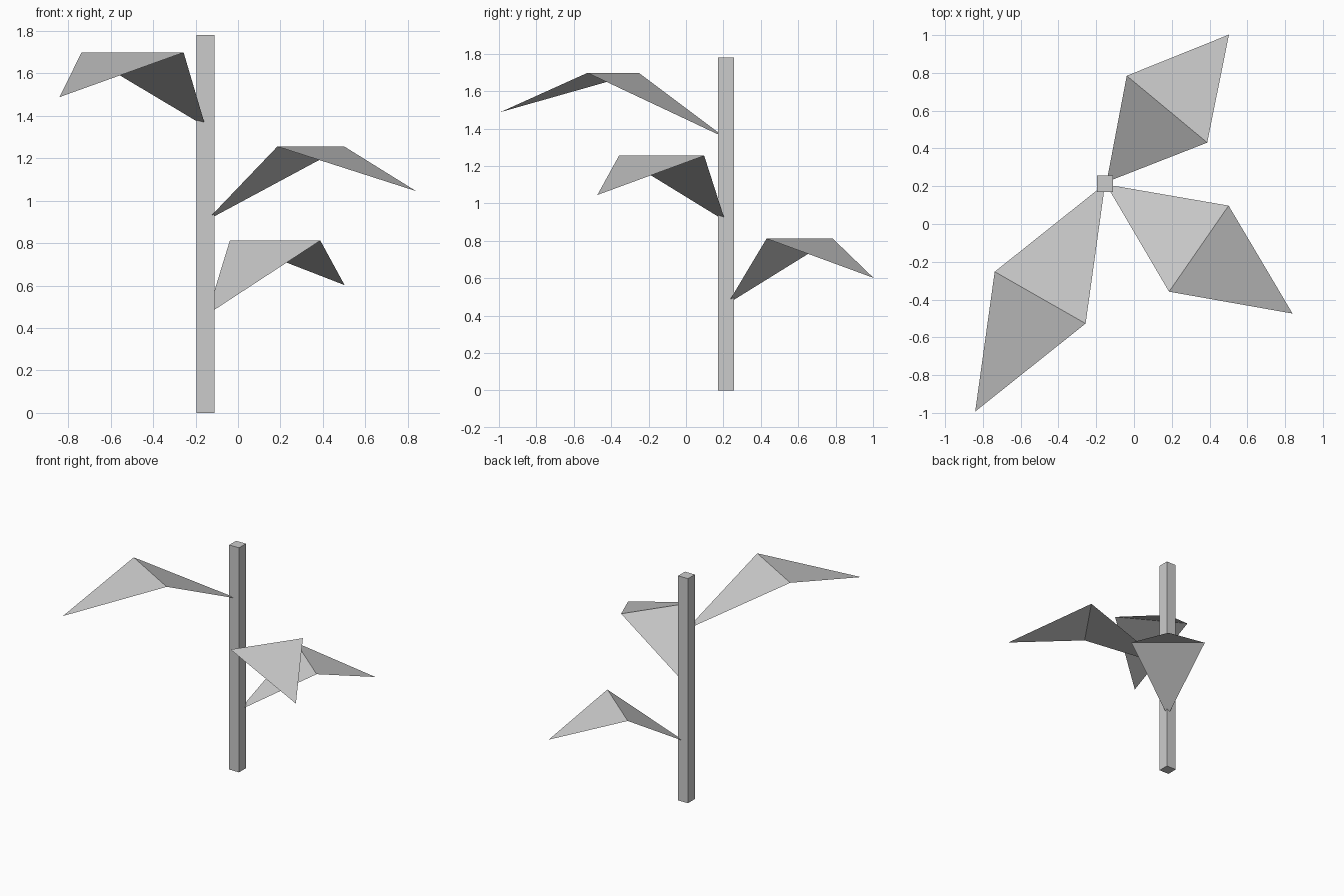
import bpy
import bmesh
from math import radians
from mathutils import Matrix, Vector

cube = bpy.data.objects.get("Cube")
if cube:
    bpy.data.objects.remove(cube, do_unlink=True)

STEM_X, STEM_Y = -0.153, 0.213
STEM_WIDTH, STEM_HEIGHT = 0.086, 1.78

grey = bpy.data.materials.new("light grey")
grey.use_nodes = True
colour = (0.6, 0.6, 0.6, 1)
grey.diffuse_color = colour
grey.node_tree.nodes["Principled BSDF"].inputs["Base Color"].default_value = colour


def add_object(name, bm):
    bmesh.ops.recalc_face_normals(bm, faces=bm.faces)
    mesh = bpy.data.meshes.new(name)
    bm.to_mesh(mesh)
    bm.free()
    mesh.materials.append(grey)
    obj = bpy.data.objects.new(name, mesh)
    bpy.context.collection.objects.link(obj)
    return obj


# Square stem
bm = bmesh.new()
bmesh.ops.create_cube(bm, size=1)
bmesh.ops.scale(bm, vec=(STEM_WIDTH, STEM_WIDTH, STEM_HEIGHT), verts=bm.verts)
bmesh.ops.translate(bm, vec=(STEM_X, STEM_Y, STEM_HEIGHT / 2), verts=bm.verts)
add_object("stem", bm)


# Folded leaf: a rising blade from the stem, then a drooping pointed tip
def add_leaf(name, angle, base_z, reach):
    bm = bmesh.new()
    start, rise, droop = STEM_WIDTH / 2, 0.327, 0.21
    half_base, half_width = 0.017, 0.277
    points = [(start, -half_base, 0), (reach, -half_width, rise),
              (reach, half_width, rise), (start, half_base, 0),
              (reach * 2, 0, rise - droop)]
    place = (Matrix.Translation((STEM_X, STEM_Y, base_z))
             @ Matrix.Rotation(radians(angle), 4, "Z"))
    a, b, c, d, tip = [bm.verts.new(place @ Vector(p)) for p in points]
    bm.faces.new((a, b, c, d))
    bm.faces.new((b, tip, c))
    bm.normal_update()
    add_object(name, bm)


# Leaves spiral up the stem, each longer than the one below
for i, name in enumerate(("lower_leaf", "middle_leaf", "upper_leaf")):
    add_leaf(name, 50.3 - 85 * i, 0.485 + 0.443 * i, 0.513 + 0.0905 * i)
